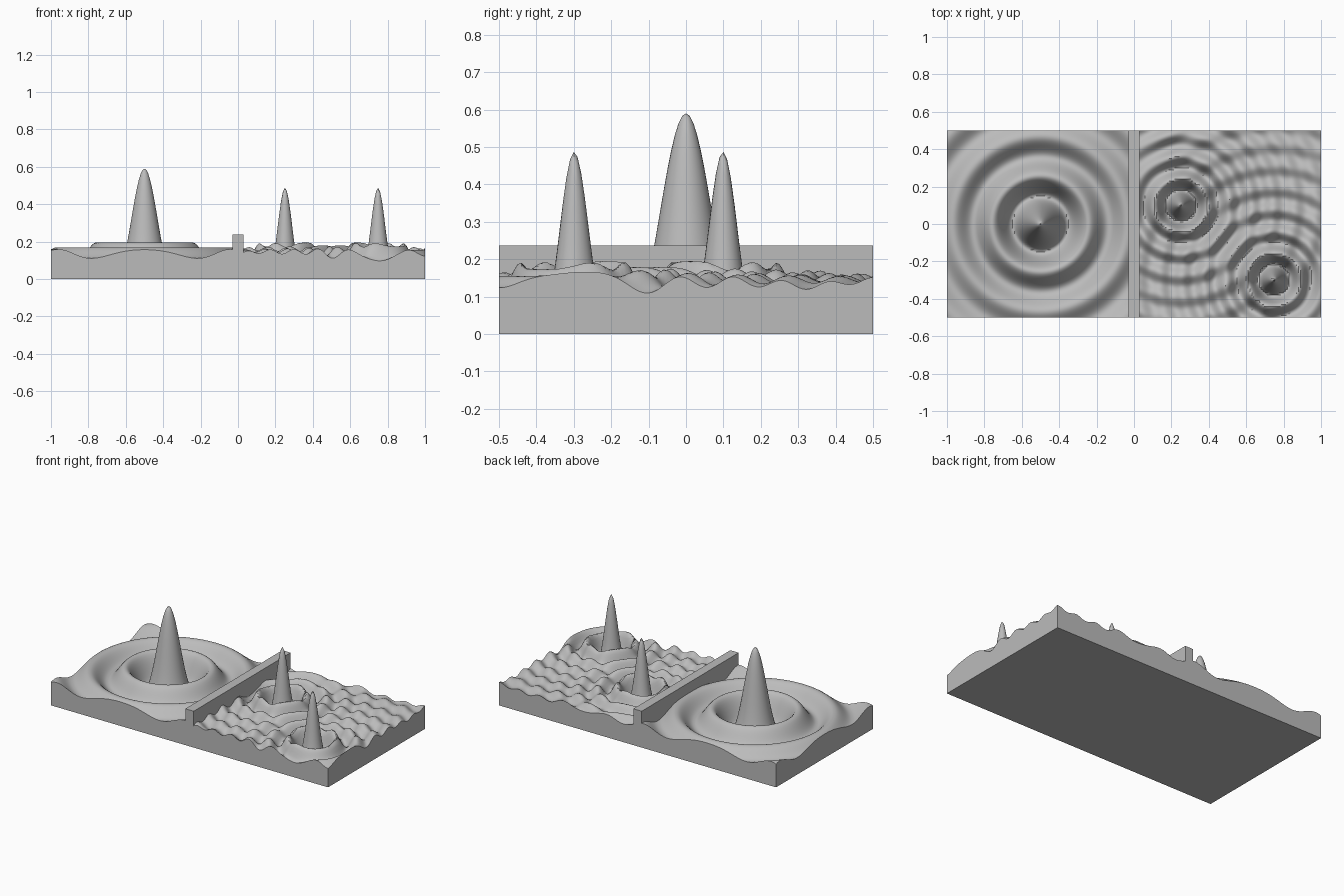
import bpy
import bmesh
import math
from mathutils import Matrix

old = bpy.data.objects.get("Cube")
if old:
    bpy.data.objects.remove(old, do_unlink=True)

WALL = 0.03      # half thickness of the divider
LEVEL = 0.137    # calm surface height
CELL = 0.01

grey = bpy.data.materials.new("plain_grey")
grey.use_nodes = True
colour = (0.5, 0.5, 0.5, 1)
grey.diffuse_color = colour
grey.node_tree.nodes["Principled BSDF"].inputs["Base Color"].default_value = colour


def ripple(x, y, source):
    """Height of a damped circular wave around one source."""
    cx, cy, height, frequency = source
    t = frequency * math.hypot(x - cx, y - cy)
    return height * (math.sin(t) / t if t > 1e-4 else 1)


def wave_block(name, x0, x1, sources):
    """Solid slab whose top is the sum of the waves from its sources."""
    bm = bmesh.new()
    place = Matrix.Translation(((x0 + x1) / 2, 0, 0)) @ Matrix.Diagonal((x1 - x0, 1, 1, 1))
    bmesh.ops.create_grid(bm, x_segments=round((x1 - x0) / CELL),
                          y_segments=round(1 / CELL), size=0.5, matrix=place)
    for v in bm.verts:
        v.co.z = LEVEL + sum(ripple(v.co.x, v.co.y, s) for s in sources)
    # Side walls and flat underside
    rim = [e for e in bm.edges if e.is_boundary]
    skirt = bmesh.ops.extrude_edge_only(bm, edges=rim)["geom"]
    for v in skirt:
        if isinstance(v, bmesh.types.BMVert):
            v.co.z = 0
    bmesh.ops.edgeloop_fill(bm, edges=[e for e in bm.edges if e.is_boundary])
    bmesh.ops.recalc_face_normals(bm, faces=bm.faces)
    add_object(name, bm)


def add_object(name, bm):
    mesh = bpy.data.meshes.new(name)
    bm.to_mesh(mesh)
    bm.free()
    mesh.materials.append(grey)
    obj = bpy.data.objects.new(name, mesh)
    bpy.context.collection.objects.link(obj)
    bpy.ops.object.select_all(action="DESELECT")
    obj.select_set(True)
    bpy.context.view_layer.objects.active = obj
    bpy.ops.object.shade_smooth_by_angle(angle=math.radians(40))


# Single wave on one side, two interfering waves on the other
wave_block("single_wave_block", -1, -WALL, [(-0.5, 0, 0.453, 30)])
wave_block("interference_block", WALL, 1,
           [(0.25, 0.1, 0.35, 54), (0.75, -0.3, 0.35, 54)])

# Divider between the two halves
height = 0.237
divider = bmesh.new()
bmesh.ops.create_cube(divider, size=1, matrix=Matrix.Translation((0, 0, height / 2))
                      @ Matrix.Diagonal((2 * WALL, 1, height, 1)))
add_object("divider_wall", divider)
